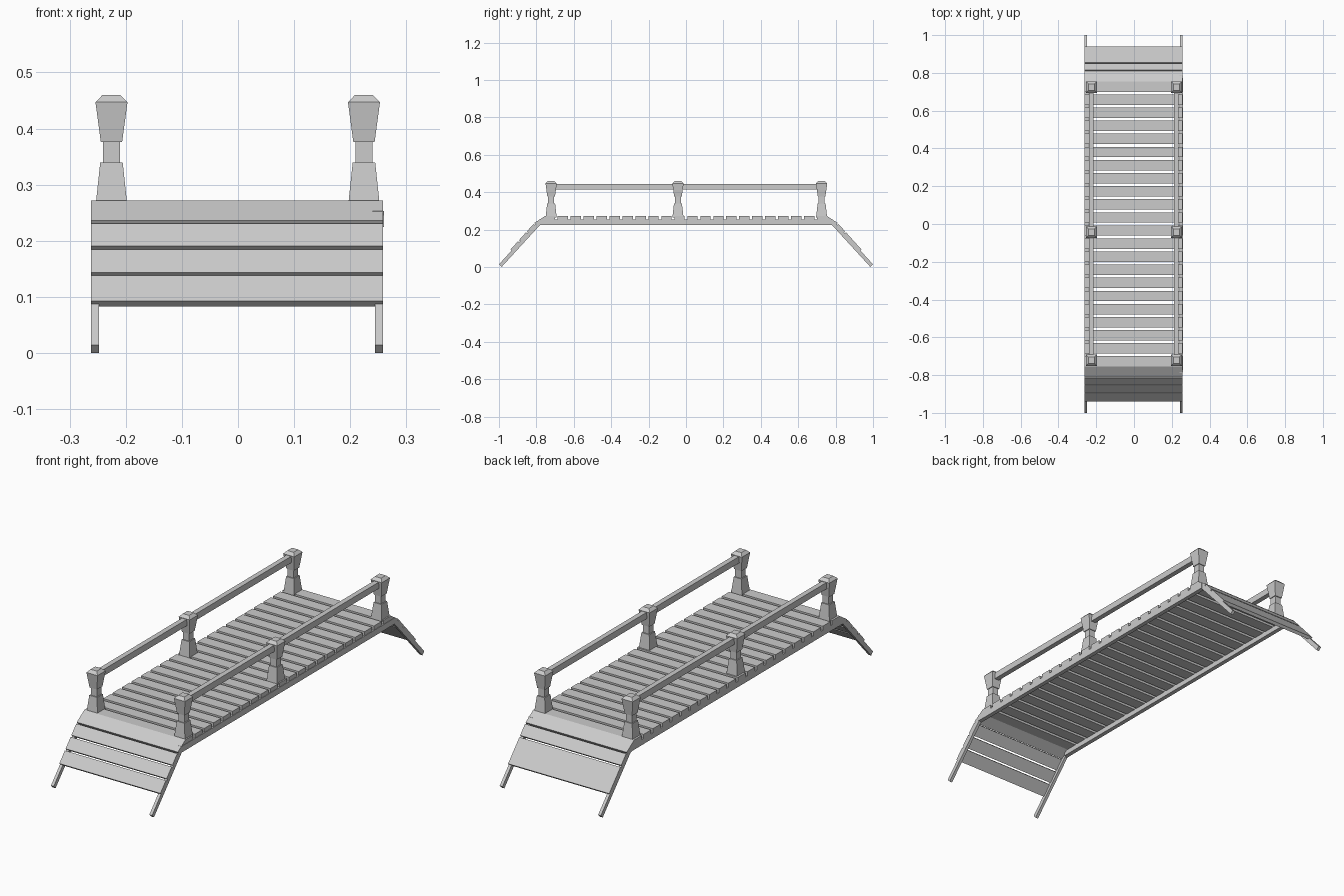
import bpy, bmesh
from mathutils import Matrix, Vector

if "Cube" in bpy.data.objects:
    bpy.data.objects.remove(bpy.data.objects["Cube"])


def finish(name, bm):
    bmesh.ops.recalc_face_normals(bm, faces=bm.faces)
    me = bpy.data.meshes.new(name)
    bm.to_mesh(me)
    bm.free()
    ob = bpy.data.objects.new(name, me)
    bpy.context.collection.objects.link(ob)
    return ob


def box(name, x0, x1, y0, y1, z0, z1):
    bm = bmesh.new()
    m = Matrix.Translation(((x0 + x1) / 2, (y0 + y1) / 2, (z0 + z1) / 2))
    m = m @ Matrix.Diagonal((x1 - x0, y1 - y0, z1 - z0, 1))
    bmesh.ops.create_cube(bm, size=1, matrix=m)
    return finish(name, bm)


def prism(name, profile, x0, x1):
    """Extrude a (y, z) outline along x."""
    bm = bmesh.new()
    f = bm.faces.new([bm.verts.new((x0, y, z)) for y, z in profile])
    ext = bmesh.ops.extrude_face_region(bm, geom=[f])
    bmesh.ops.translate(bm, vec=(x1 - x0, 0, 0),
                        verts=[v for v in ext["geom"] if isinstance(v, bmesh.types.BMVert)])
    return finish(name, bm)


def post(name, x, y):
    """Square turned post: stacked square rings."""
    rings = [(.028, .265), (.020, .340), (.0155, .340), (.0155, .376),
             (.019, .376), (.0285, .447), (.016, .460)]
    bm = bmesh.new()
    loops = [[bm.verts.new((x + sx * h, y + sy * h * 1.06, z))
              for sx, sy in ((-1, -1), (1, -1), (1, 1), (-1, 1))] for h, z in rings]
    for a, b in zip(loops, loops[1:]):
        for i in range(4):
            j = (i + 1) % 4
            bm.faces.new((a[i], a[j], b[j], b[i]))
    bm.faces.new(loops[0])
    bm.faces.new(loops[-1])
    return finish(name, bm)


X0, X1 = -.262, .258

# deck planks
for i in range(22):
    c = -.7275 + i * 1.455 / 21
    box("deck_plank", X0, X1, c - .0275, c + .0275, .250, .272)

# side beams under the deck
box("side_beam_left", X0, X0 + .02, -.775, .775, .227, .253)
box("side_beam_right", .24, .26, -.785, .785, .225, .253)

# end ramps: bent side rails and sloping planks
rail = [(.75, .252), (.79, .245), (1.0, .014), (.986, 0), (.78, .225), (.75, .228)]
front = [(.231, .191), (.185, .144), (.138, .093)]
back = [(.231, .191), (.185, .093)]
for s, label, planks in ((-1, "front", front), (1, "back", back)):
    for x in (X0, X1 - .014):
        prism(label + "_ramp_rail", [(s * y, z) for y, z in rail], x, x + .014)
    edges = [((.755, .272), (.810, .236))]
    for za, zb in planks:
        edges.append(tuple((.79 + (.258 - z) / 1.11, z) for z in (za, zb)))
    for a, b in edges:
        a, b = Vector(a), Vector(b)
        d = (b - a).normalized()
        n = Vector((d.y, -d.x)) * .015
        prism(label + "_ramp_plank", [(s * p.x, p.y) for p in (a, b, b + n, a + n)], X0, X1)

# posts and handrails
for x in (-.2255, .2245):
    for y in (-.721, -.043, .725):
        post("railing_post", x, y)
    box("handrail", x - .012, x + .012, -.72, .72, .415, .445)
